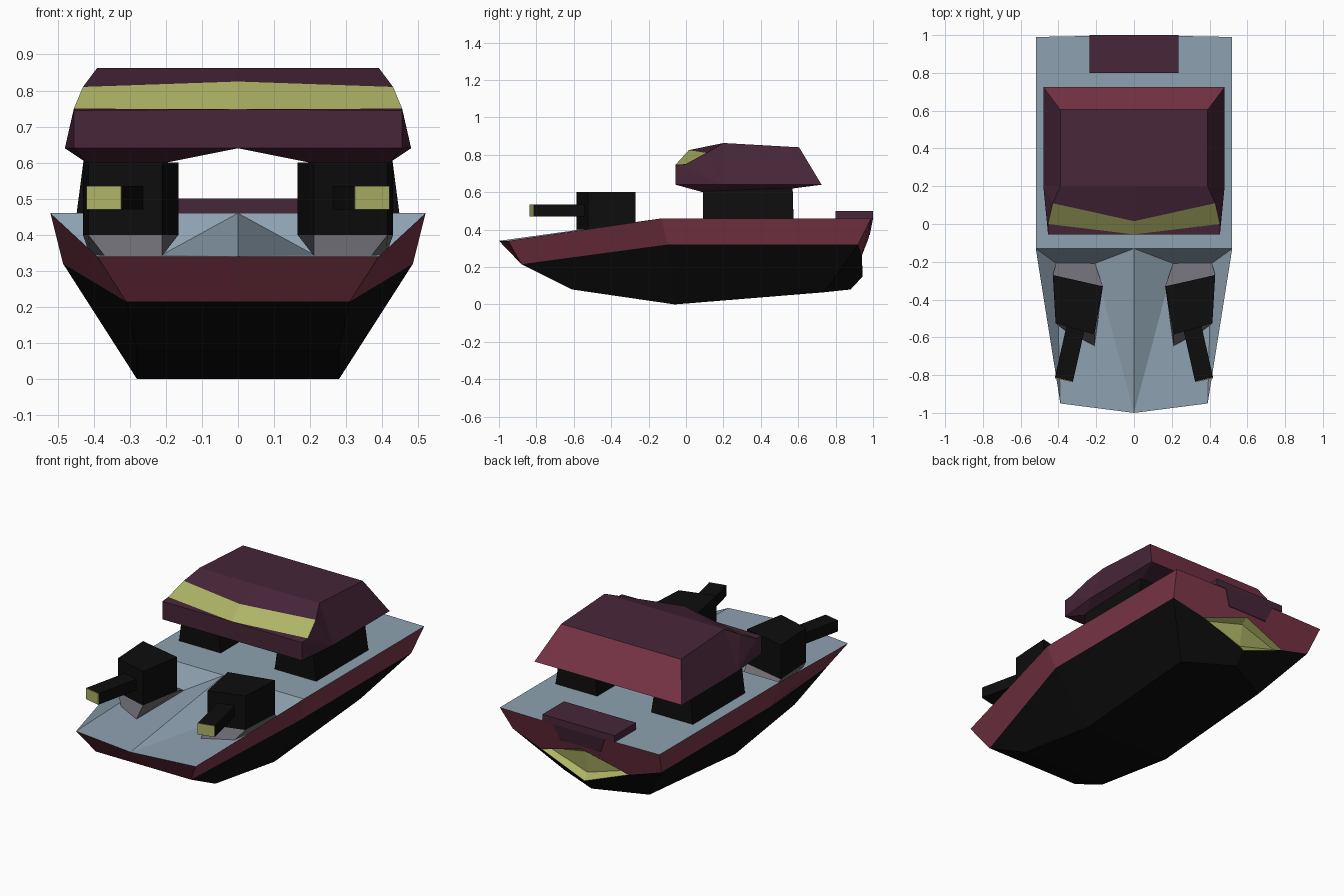
import bpy, bmesh
from mathutils import Vector

if "Cube" in bpy.data.objects:
    bpy.data.objects.remove(bpy.data.objects["Cube"])


def material(name, r, g, b):
    m = bpy.data.materials.new(name)
    m.diffuse_color = (r, g, b, 1)
    m.use_nodes = True
    m.node_tree.nodes["Principled BSDF"].inputs["Base Color"].default_value = m.diffuse_color
    return m


BLUE = material("deck blue grey", 0.27, 0.36, 0.44)
MAROON = material("hull maroon", 0.20, 0.036, 0.065)
PURPLE = material("cabin dark purple", 0.063, 0.019, 0.040)
YELLOW = material("light olive yellow", 0.42, 0.45, 0.13)
BLACK = material("near black", 0.004, 0.004, 0.004)
GREY = material("mount grey", 0.15, 0.15, 0.17)
MATS = [BLUE, MAROON, PURPLE, YELLOW, BLACK, GREY]


def finish(bm, name):
    bmesh.ops.remove_doubles(bm, verts=bm.verts, dist=0.0005)
    bmesh.ops.recalc_face_normals(bm, faces=bm.faces)
    me = bpy.data.meshes.new(name)
    bm.to_mesh(me)
    bm.free()
    for m in MATS:
        me.materials.append(m)
    ob = bpy.data.objects.new(name, me)
    bpy.context.collection.objects.link(ob)
    return ob


def mirrored(pts, groups):
    """Facetted body: half the faces by point name, plus their mirror image."""
    bm = bmesh.new()
    for s in (1, -1):
        vs = {k: bm.verts.new((s * x, y, z)) for k, (x, y, z) in pts.items()}
        for mat, faces in groups:
            for f in faces.split(","):
                face = bm.faces.new([vs[n] for n in f.split()])
                face.material_index = MATS.index(mat)
    bmesh.ops.remove_doubles(bm, verts=bm.verts, dist=0.0005)
    bmesh.ops.recalc_face_normals(bm, faces=bm.faces)
    return bm


def loft(name, low, high, z0, z1, mat, s=1):
    """Block between two outlines of equal point count."""
    bm = bmesh.new()
    a = [bm.verts.new((s * x, y, z0)) for x, y in low]
    b = [bm.verts.new((s * x, y, z1)) for x, y in high]
    bm.faces.new(a)
    bm.faces.new(b)
    n = len(a)
    for i in range(n):
        bm.faces.new((a[i], a[(i + 1) % n], b[(i + 1) % n], b[i]))
    for f in bm.faces:
        f.material_index = MATS.index(mat)
    return finish(bm, name)


def rect(x0, x1, y0, y1):
    return [(x0, y0), (x1, y0), (x1, y1), (x0, y1)]


# Hull: a = deck rim, b = maroon band bottom, c/d/e/f = keel, k = stern vent
hull = {
    "a0": (0, -1, .34), "a1": (.39, -.95, .34), "a2": (.52, -.13, .46),
    "a3": (.52, .99, .46), "a4": (0, 1, .46),
    "s0": (0, -.13, .46), "p1": (.21, -.21, .345), "p2": (.41, -.21, .345),
    "b0": (0, -.88, .215), "b1": (.31, -.88, .215), "b2": (.485, -.1, .32),
    "b3": (.485, .92, .32),
    "k0": (0, .975, .35), "k1": (.285, .94, .26), "k2": (0, .945, .15),
    "c0": (0, -.61, .08), "c": (.28, -.61, .08), "d0": (0, -.06, 0),
    "d": (.28, -.06, 0), "e": (.28, .74, .065), "f": (0, .88, .08),
}
bm = mirrored(hull, [
    (BLUE, "s0 a2 a3 a4,s0 p1 p2 a2,s0 a0 p1,a0 a1 p1,a1 p2 p1,a1 a2 p2"),
    (MAROON, "a0 a1 b1 b0,a1 a2 b2 b1,a2 a3 b3 b2,a4 a3 b3 k1 k0"),
    (BLACK, "b0 b1 c c0,b1 b2 d c,b2 b3 e d,c0 c d d0,d0 d e f,b3 k1 e,k1 k2 f e"),
    (YELLOW, "k0 k1 k2"),
])
vent = [f for f in bm.faces if f.material_index == MATS.index(YELLOW)]
bmesh.ops.inset_region(bm, faces=vent, thickness=0.035, depth=-0.035)
for f in bm.faces:                       # vent rim keeps the vent colour
    if all(v.co.y > .86 and abs(v.co.x) < .29 and v.co.z > .14 for v in f.verts):
        f.material_index = MATS.index(YELLOW)
finish(bm, "hull")

# Cabin: f = lower front, y/u = window band, r = roof, q = rear, g = underside
cabin = {
    "m": (0, -.055, .64), "f": (.455, -.055, .64), "fm": (.455, -.055, .745),
    "y0": (0, -.055, .748), "y1": (.455, 0, .75),
    "u0": (0, .015, .825), "u1": (.43, .11, .81),
    "r0": (0, .2, .863), "r1": (.39, .2, .863), "r2": (.39, .605, .84),
    "r3": (0, .605, .84), "q": (.48, .725, .64), "q0": (0, .725, .64),
    "s": (.48, .2, .64),
    "g1": (.2, .09, .6), "g2": (.42, .09, .6),
    "h1": (.2, .57, .62), "h2": (.42, .57, .62),
}
bm = mirrored(cabin, [
    (PURPLE, "m f fm y0,y0 fm y1,u0 u1 r1 r0,r0 r1 r2 r3,f s fm,fm s y1,y1 s u1,"
             "u1 s r1,s q r2 r1,m f g2 g1,f s g2,s q h2 g2,g1 g2 h2 h1,"
             "m g1 h1 q0,h1 h2 q q0"),
    (YELLOW, "y0 y1 u1 u0"),
    (MAROON, "r3 r2 q q0"),
])
finish(bm, "cabin")

# Rear deck plate and the bracket running down the stern
loft("rear_plate", rect(-.235, .235, .80, 1), rect(-.235, .235, .80, 1), .46, .50, PURPLE)
loft("rear_bracket", rect(-.13, .13, .9, .982), rect(-.17, .17, .9, 1), .37, .46, PURPLE)

gun = [(.165, -.33), (.43, -.27), (.415, -.525), (.21, -.585)]
foot = [(.21, -.2), (.41, -.2), (.37, -.56), (.21, -.645)]
fwd, across = Vector((.22, -.975)), Vector((.975, .22))
root, tip = Vector((.305, -.53)), Vector((.371, -.823))


def strip(p, q, w):
    return [tuple(v) for v in (p - across * w, p + across * w, q + across * w, q - across * w)]


for s, side in ((1, "right"), (-1, "left")):
    # Cabin supports
    loft("cabin_support_" + side, rect(.175, .448, .09, .575), rect(.2, .425, .09, .57),
         .455, .63, BLACK, s)
    # Turrets on grey mounts, barrels turned outward with a bright muzzle
    loft("gun_mount_" + side, foot, gun, .342, .40, GREY, s)
    loft("gun_housing_" + side, gun, gun, .40, .60, BLACK, s)
    b = strip(root, tip, .049)
    loft("gun_barrel_" + side, b, b, .47, .535, BLACK, s)
    t = strip(tip, tip + fwd * .004, .049)
    loft("muzzle_" + side, t, t, .47, .535, YELLOW, s)
